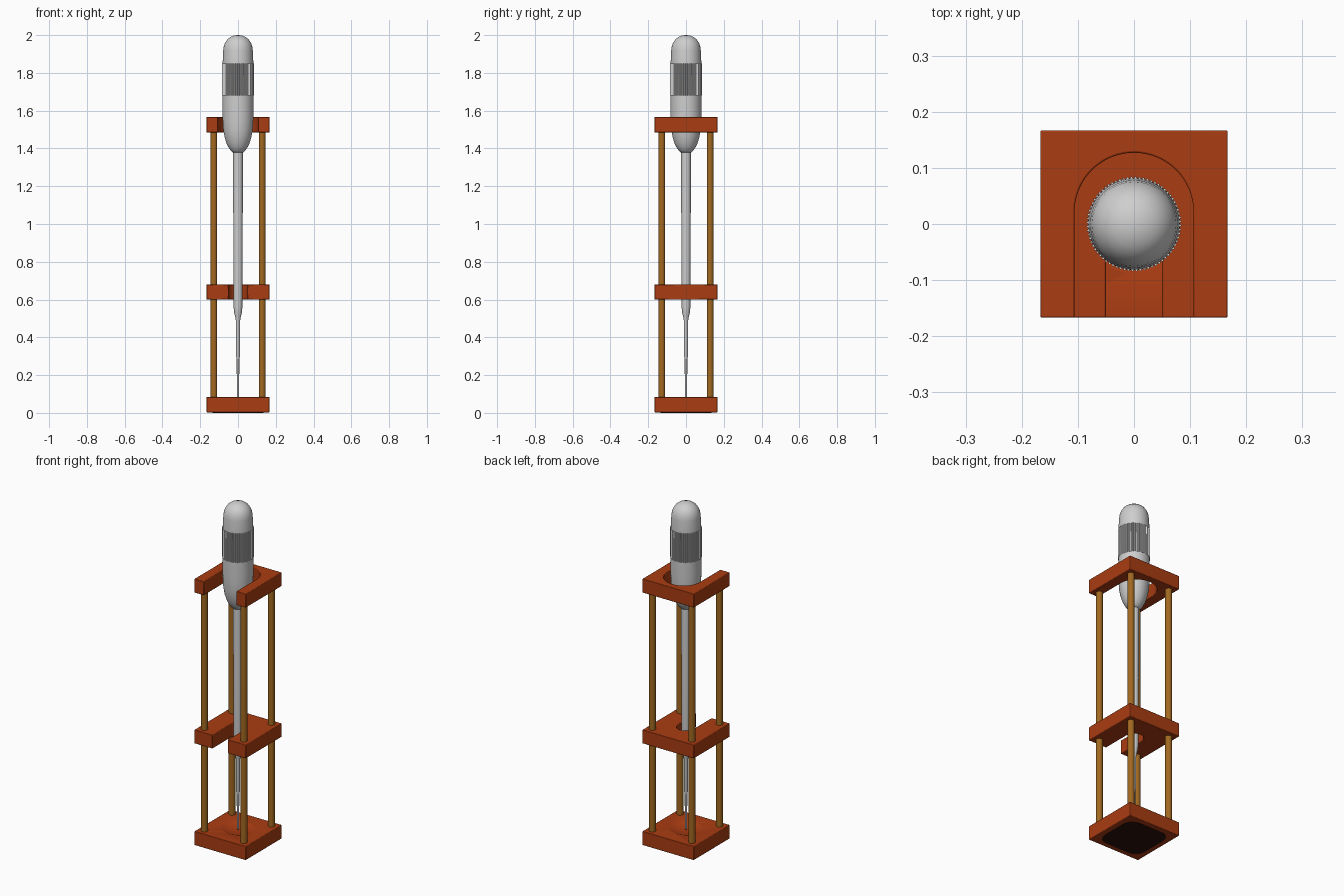
import bpy, bmesh, math

if "Cube" in bpy.data.objects:
    bpy.data.objects.remove(bpy.data.objects["Cube"])

HALF = 0.167     # half width of the square plates
ROD = 0.128      # rod offset from the axis


def material(name, rgb):
    m = bpy.data.materials.new(name)
    m.diffuse_color = (*rgb, 1)
    m.use_nodes = True
    m.node_tree.nodes["Principled BSDF"].inputs["Base Color"].default_value = m.diffuse_color
    return m


WOOD = material("red_brown_wood", (0.40, 0.045, 0.006))
BRASS = material("aged_brass", (0.36, 0.14, 0.015))
STEEL = material("light_grey", (0.62, 0.62, 0.62))
DARK = material("dark_brown_pad", (0.025, 0.006, 0.004))


def finish(bm, name, mat, angle=30):
    bmesh.ops.recalc_face_normals(bm, faces=bm.faces)
    me = bpy.data.meshes.new(name)
    bm.to_mesh(me)
    bm.free()
    ob = bpy.data.objects.new(name, me)
    bpy.context.collection.objects.link(ob)
    me.materials.append(mat)
    bpy.ops.object.select_all(action='DESELECT')
    ob.select_set(True)
    bpy.context.view_layer.objects.active = ob
    bpy.ops.object.shade_smooth_by_angle(angle=math.radians(angle))
    return ob


def slab(name, outline, z0, z1, mat):
    """Extrude a flat outline upwards."""
    bm = bmesh.new()
    face = bm.faces.new([bm.verts.new((x, y, z0)) for x, y in outline])
    ext = bmesh.ops.extrude_face_region(bm, geom=[face])
    verts = [g for g in ext["geom"] if isinstance(g, bmesh.types.BMVert)]
    bmesh.ops.translate(bm, verts=verts, vec=(0, 0, z1 - z0))
    return finish(bm, name, mat)


def soften(ob, width=0.003):
    b = ob.modifiers.new("soft_edges", 'BEVEL')
    b.width, b.segments, b.limit_method = width, 2, 'ANGLE'
    b.angle_limit = math.radians(50)


def slotted(radius, cy):
    """Square outline with a round-ended slot open to the front."""
    arc = [(radius * math.cos(a), cy + radius * math.sin(a))
           for a in (math.pi * i / 40 for i in range(41))]
    return ([(radius, -HALF)] + arc + [(-radius, -HALF), (-HALF, -HALF),
            (-HALF, HALF), (HALF, HALF), (HALF, -HALF)])


def lathe(name, profile, mat, seg=64):
    bm = bmesh.new()
    vs = [bm.verts.new((r, 0, z)) for r, z in profile]
    es = [bm.edges.new(p) for p in zip(vs, vs[1:])]
    bmesh.ops.spin(bm, geom=vs + es, cent=(0, 0, 0), axis=(0, 0, 1),
                   angle=math.tau, steps=seg)
    bmesh.ops.remove_doubles(bm, verts=bm.verts, dist=0.0003)
    return finish(bm, name, mat, 35)


# slotted plates
soften(slab("top_plate", slotted(0.106, 0.021), 1.485, 1.566, WOOD))
soften(slab("middle_plate", slotted(0.05, 0.0), 0.60, 0.68, WOOD))

# base with a shallow round dish cut into its top
square = [(-HALF, -HALF), (HALF, -HALF), (HALF, HALF), (-HALF, HALF)]
base = slab("base_plate", square, 0.003, 0.084, WOOD)
soften(base)
dish_r, dish_d = 0.088, 0.016
R = (dish_r ** 2 + dish_d ** 2) / (2 * dish_d)
bm = bmesh.new()
bmesh.ops.create_uvsphere(bm, u_segments=64, v_segments=64, radius=R)
bmesh.ops.translate(bm, verts=bm.verts, vec=(0, 0, 0.084 + R - dish_d))
cutter = finish(bm, "dish_cutter", WOOD)
cutter.hide_render = True
cut = base.modifiers.new("dish", 'BOOLEAN')
cut.operation, cut.object, cut.solver = 'DIFFERENCE', cutter, 'EXACT'
bpy.context.view_layer.objects.active = base
for mod in [m.name for m in base.modifiers]:
    bpy.ops.object.modifier_apply(modifier=mod)
bpy.data.objects.remove(cutter)

# dark rounded pad under the base
pad = []
for k, (sx, sy) in enumerate([(1, 1), (-1, 1), (-1, -1), (1, -1)]):
    for i in range(9):
        a = math.pi / 2 * (k + i / 8)
        pad.append((sx * 0.075 + 0.06 * math.cos(a), sy * 0.075 + 0.06 * math.sin(a)))
slab("foot_pad", pad, 0.0, 0.02, DARK)

# four corner rods, in two lengths between the plates
for sx, nx in ((-1, "left"), (1, "right")):
    for sy, ny in ((-1, "front"), (1, "back")):
        for z0, z1, nz in ((0.08, 0.605, "lower"), (0.675, 1.49, "upper")):
            circle = [(sx * ROD + 0.018 * math.cos(math.tau * i / 32),
                       sy * ROD + 0.018 * math.sin(math.tau * i / 32)) for i in range(32)]
            slab(f"{nz}_rod_{ny}_{nx}", circle, z0, z1, BRASS)

# handle: domed top, gently swelling body, rounded shoulder
lathe("handle", [(0, 2.0), (0.02, 1.998), (0.04, 1.99), (0.056, 1.978),
                 (0.068, 1.96), (0.075, 1.942), (0.078, 1.92), (0.081, 1.86),
                 (0.082, 1.78), (0.082, 1.60), (0.081, 1.55), (0.078, 1.50),
                 (0.071, 1.46), (0.060, 1.425), (0.047, 1.40), (0.036, 1.386),
                 (0.026, 1.378), (0, 1.375)], STEEL)

# fine grip ribs around the handle
ribs = []
for i in range(72):
    for j, r in ((0, 0.0815), (1, 0.0815), (2, 0.0845), (3, 0.0845)):
        a = math.tau * (i + j / 4) / 72
        ribs.append((r * math.cos(a), r * math.sin(a)))
slab("grip_ribs", ribs, 1.68, 1.85, STEEL)

# stepped shaft down to a fine tip
lathe("shaft", [(0, 1.39), (0.026, 1.39), (0.025, 1.0), (0.023, 0.56),
                (0.021, 0.535), (0.014, 0.505), (0.0115, 0.49), (0.0105, 0.30),
                (0.007, 0.285), (0.006, 0.08), (0, 0.070)], STEEL, 40)
